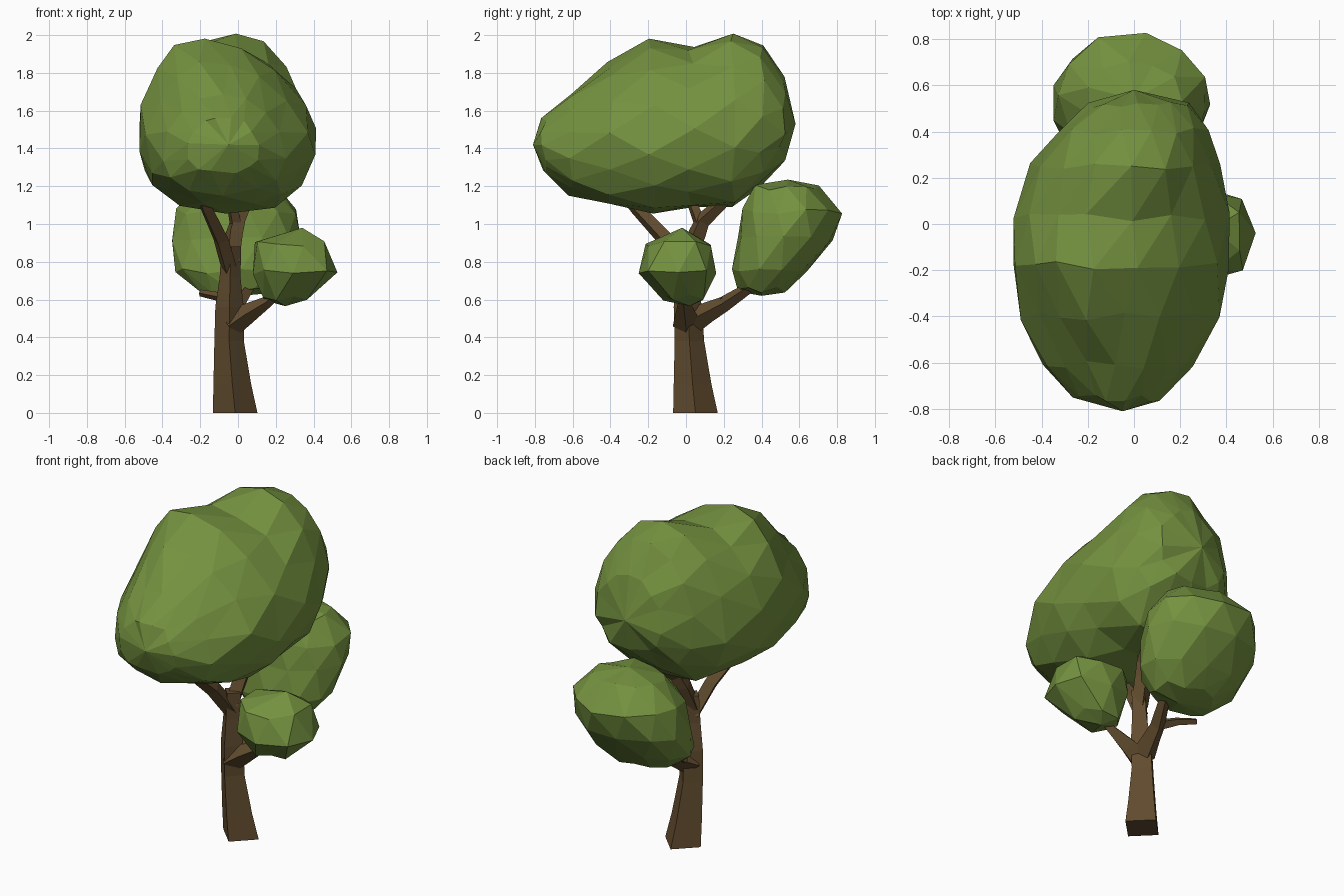
import bpy, bmesh, math, random
from mathutils import Vector

if "Cube" in bpy.data.objects:
    bpy.data.objects.remove(bpy.data.objects["Cube"])

random.seed(4)


def material(name, rgb):
    m = bpy.data.materials.new(name)
    m.diffuse_color = (*rgb, 1)
    m.use_nodes = True
    m.node_tree.nodes["Principled BSDF"].inputs["Base Color"].default_value = m.diffuse_color
    return m


LEAF = material("leaf green", (0.175, 0.285, 0.05))
BARK = material("bark brown", (0.12, 0.072, 0.028))


def finish(bm, name, mat):
    bmesh.ops.recalc_face_normals(bm, faces=bm.faces)
    me = bpy.data.meshes.new(name)
    bm.to_mesh(me)
    bm.free()
    me.materials.append(mat)
    ob = bpy.data.objects.new(name, me)
    bpy.context.collection.objects.link(ob)
    return ob


def blob(name, start, sections, end, n, place, power=1.0, taper=0.0, phase=0, jitter=0.011):
    """Faceted leaf mass: staggered rounded rings between two tips.
    Section: position, min a, max a, min b, max b, sideways lean of the top."""
    bm = bmesh.new()

    def vert(t, a, b):
        return bm.verts.new(place(t, a, b))

    def bend(v, p):
        return math.copysign(abs(v) ** p, v)

    rings = []
    for k, (t, a0, a1, b0, b1, lean) in enumerate(sections):
        ring = []
        for i in range(n):
            ang = 2 * math.pi * (i + 0.5 * ((k + phase) % 2)) / n
            c, s = math.cos(ang), math.sin(ang)
            p = power if s > 0 else power - taper / 2
            c, s = bend(c, p), bend(s, p)
            half = (a1 - a0) / 2 * (1 - taper * max(s, 0))
            a = (a0 + a1) / 2 + half * c + lean * max(s, 0) ** 2
            b = (b0 + b1) / 2 + (b1 - b0) / 2 * s
            j = [random.uniform(-jitter, jitter) for _ in range(3)]
            ring.append(vert(t + 1.6 * j[0], a + j[1], b + j[2]))
        rings.append(ring)
    for k in range(len(rings) - 1):
        p, q = rings[k], rings[k + 1]
        for i in range(n):
            m = (i + 1) % n
            if (k + phase) % 2 == 0:
                bm.faces.new((p[i], p[m], q[i]))
                bm.faces.new((p[m], q[m], q[i]))
            else:
                bm.faces.new((p[i], p[m], q[m]))
                bm.faces.new((p[i], q[m], q[i]))
    for tip, ring in ((start, rings[0]), (end, rings[-1])):
        v = vert(*tip)
        for i in range(n):
            bm.faces.new((v, ring[i], ring[(i + 1) % n]))
    return finish(bm, name, LEAF)


def limb(name, path, upright=False, n=4):
    """Four-sided tapering limb through (x, y, z, radius) points."""
    bm = bmesh.new()
    pts = [Vector(p[:3]) for p in path]
    rings = []
    for k, p in enumerate(pts):
        d = pts[min(k + 1, len(pts) - 1)] - pts[max(k - 1, 0)]
        if upright:
            u, w = Vector((1, 0, 0)), Vector((0, 1, 0))
        else:
            u = d.cross(Vector((0, 0, 1))).normalized()
            w = u.cross(d).normalized()
        r = path[k][3]
        rings.append([bm.verts.new(p + r * (u * math.cos(2 * math.pi * i / n)
                                            + w * math.sin(2 * math.pi * i / n)))
                      for i in range(n)])
    for p, q in zip(rings, rings[1:]):
        for i in range(n):
            m = (i + 1) % n
            bm.faces.new((p[i], p[m], q[m], q[i]))
    bm.faces.new(rings[0])
    bm.faces.new(rings[-1])
    return finish(bm, name, BARK)


# Trunk and branches
limb("trunk", [(-0.015, 0.05, 0, 0.118), (-0.03, 0.035, 0.15, 0.1),
               (-0.047, 0.018, 0.38, 0.078), (-0.045, 0.01, 0.56, 0.075),
               (-0.042, 0.0, 0.72, 0.055), (-0.035, 0.0, 0.88, 0.052)], True)
limb("front_branch", [(-0.045, 0.0, 0.76, 0.045), (-0.09, -0.11, 0.92, 0.044),
                      (-0.165, -0.26, 1.08, 0.036), (-0.2, -0.33, 1.16, 0.03)])
limb("top_branch", [(-0.04, 0.0, 0.8, 0.048), (-0.02, 0.06, 0.95, 0.05),
                    (0.0, 0.09, 1.02, 0.044), (0.06, 0.22, 1.14, 0.032)])
limb("top_twig", [(-0.01, 0.08, 0.99, 0.036), (-0.04, 0.02, 1.14, 0.026)])
limb("side_branch", [(-0.05, 0.0, 0.46, 0.07), (0.04, 0.0, 0.52, 0.057),
                     (0.15, -0.01, 0.585, 0.032), (0.24, -0.02, 0.66, 0.025)])
limb("back_branch", [(-0.045, 0.02, 0.48, 0.072), (-0.02, 0.12, 0.535, 0.054),
                     (0.0, 0.2, 0.575, 0.042), (0.06, 0.33, 0.66, 0.03)])
limb("back_twig", [(0.0, 0.19, 0.58, 0.034), (-0.1, 0.25, 0.615, 0.024),
                   (-0.2, 0.29, 0.635, 0.018)])

# Large crown, built in slices from front to back
blob("main_crown", (-0.81, -0.05, 1.42), [
    (-0.755, -0.27, 0.12, 1.27, 1.57, 0),
    (-0.61, -0.41, 0.25, 1.16, 1.69, 0),
    (-0.40, -0.48, 0.36, 1.10, 1.86, -0.06),
    (-0.18, -0.54, 0.41, 1.06, 1.98, -0.12),
    (0.03, -0.53, 0.41, 1.09, 1.94, -0.05),
    (0.25, -0.45, 0.37, 1.09, 2.00, 0.03),
    (0.40, -0.33, 0.32, 1.20, 1.95, 0.02),
    (0.51, -0.20, 0.24, 1.33, 1.77, 0),
], (0.58, 0.0, 1.53), 14, lambda t, a, b: (a, t, b), power=0.9, taper=0.26)

# Two smaller leaf masses, built in slices from bottom to top
upward = lambda t, a, b: (a, b, t)
blob("back_crown", (0.62, 0.02, 0.40), [
    (0.65, -0.19, 0.19, 0.27, 0.54, 0),
    (0.75, -0.33, 0.28, 0.24, 0.65, 0),
    (0.92, -0.37, 0.32, 0.27, 0.77, 0),
    (1.07, -0.33, 0.32, 0.29, 0.82, 0),
    (1.19, -0.20, 0.20, 0.36, 0.71, 0),
], (1.235, 0.0, 0.54), 11, upward, power=0.95)
blob("side_crown", (0.565, 0.25, 0.02), [
    (0.61, 0.12, 0.38, -0.12, 0.09, 0),
    (0.75, 0.07, 0.53, -0.25, 0.15, 0),
    (0.90, 0.08, 0.46, -0.22, 0.15, 0),
], (0.98, 0.34, -0.02), 8, upward, power=0.88, phase=1)
